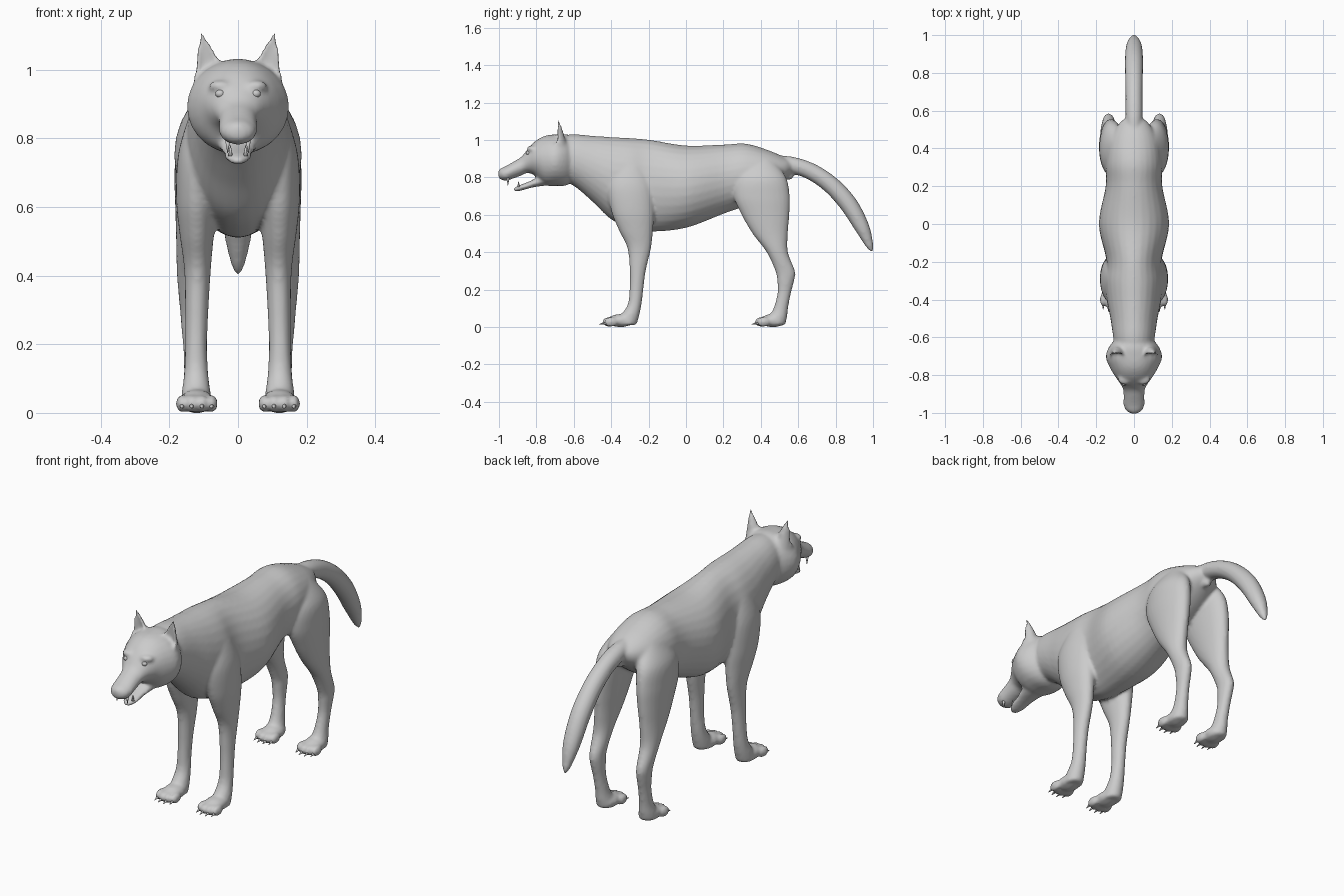
import bpy, bmesh, math
from mathutils import Vector, Matrix

cube = bpy.data.objects.get("Cube")
if cube:
    bpy.data.objects.remove(cube, do_unlink=True)

grey = bpy.data.materials.new("plain grey")
grey.use_nodes = True
COLOUR = (0.6, 0.6, 0.6, 1)
grey.diffuse_color = COLOUR
grey.node_tree.nodes["Principled BSDF"].inputs["Base Color"].default_value = COLOUR
SIDES = (1, -1)


def spline(rows, steps=6):
    """Smooth curve through rows of numbers."""
    pts = [rows[0]] + list(rows) + [rows[-1]]
    out = []
    for p, q, r, s in zip(pts, pts[1:], pts[2:], pts[3:]):
        for i in range(steps):
            t = i / steps
            out.append([b + 0.5 * t * (c - a + t * (2 * a - 5 * b + 4 * c - d + t * (3 * (b - c) + d - a)))
                        for a, b, c, d in zip(p, q, r, s)])
    return out + [list(rows[-1])]


def loft(bm, rows, axis=None, side=1, cup=False, n=28):
    """Skin oval rings; a row is x, y, z, half width, half height."""
    rings = []
    path = spline(rows)
    for i, (x, y, z, a, b) in enumerate(path):
        if axis == "y":
            up = Vector((0, 0, 1))
        elif axis == "z":
            up = Vector((0, 1, 0))
        else:
            before, after = path[max(i - 1, 0)], path[min(i + 1, len(path) - 1)]
            tangent = Vector(after[:3]) - Vector(before[:3])
            up = tangent.cross(Vector((1, 0, 0))).normalized()
        ring = []
        for k in range(n):
            ang = math.tau * k / n
            u, v = math.cos(ang), math.sin(ang)
            if cup and v < 0:
                v *= -0.4
            p = Vector((x + max(a, 0.002) * u, y, z)) + up * max(b, 0.002) * v
            p.x *= side
            ring.append(bm.verts.new(p))
        rings.append(ring)
    faces = [bm.faces.new(rings[0]), bm.faces.new(rings[-1])]
    for r, s in zip(rings, rings[1:]):
        for k in range(n):
            j = (k + 1) % n
            faces.append(bm.faces.new((r[k], r[j], s[j], s[k])))
    bmesh.ops.recalc_face_normals(bm, faces=faces)


def ball(bm, place, size):
    m = Matrix.Translation(place) @ Matrix.Diagonal((*size, 1))
    bmesh.ops.create_uvsphere(bm, u_segments=20, v_segments=12, radius=1, matrix=m)


def spike(bm, place, radius, length, tilt):
    m = Matrix.Translation(place) @ Matrix.Rotation(math.radians(tilt), 4, "X")
    bmesh.ops.create_cone(bm, cap_ends=True, segments=10, radius1=radius, radius2=0.001,
                          depth=length, matrix=m)


def finish(bm, name):
    mesh = bpy.data.meshes.new(name)
    for f in bm.faces:
        f.smooth = True
    bm.to_mesh(mesh)
    bm.free()
    obj = bpy.data.objects.new(name, mesh)
    mesh.materials.append(grey)
    bpy.context.collection.objects.link(obj)
    return obj


body = bmesh.new()

# Torso and neck
loft(body, [(0, -.70, .91, .095, .11), (0, -.60, .892, .11, .138), (0, -.5, .846, .125, .176),
            (0, -.4, .795, .145, .22), (0, -.3, .77, .155, .24), (0, -.19, .755, .147, .245),
            (0, 0, .75, .186, .22), (0, .2, .79, .15, .185), (0, .32, .815, .15, .165),
            (0, .44, .832, .13, .113), (0, .53, .848, .08, .058), (0, .58, .86, .02, .02)], "y")

# Tail
loft(body, [(0, .48, .87, .04, .05), (0, .58, .862, .045, .045), (0, .68, .825, .045, .045),
            (0, .78, .755, .047, .047), (0, .87, .655, .048, .048), (0, .94, .535, .042, .04),
            (0, .98, .44, .022, .022), (0, .994, .4, .005, .005)])
ball(body, (0, .55, .81), (.022, .025, .025))

# Skull and muzzle
loft(body, [(0, -.585, .89, .07, .10), (0, -.64, .893, .125, .136), (0, -.70, .892, .149, .138),
            (0, -.76, .89, .128, .13), (0, -.81, .90, .098, .09), (0, -.85, .885, .07, .062),
            (0, -.88, .86, .057, .05), (0, -.92, .84, .055, .045), (0, -.96, .822, .055, .04),
            (0, -.99, .818, .04, .03), (0, -1.004, .815, .015, .012)], "y")
ball(body, (0, -.988, .828), (.024, .018, .018))

# Lower jaw
loft(body, [(0, -.68, .80, .07, .035), (0, -.76, .785, .06, .03), (0, -.83, .762, .045, .018),
            (0, -.89, .742, .036, .015), (0, -.92, .732, .015, .009)])

for s in SIDES:
    # Brows and cupped ears
    ball(body, (.05 * s, -.822, .952), (.036, .03, .018))
    loft(body, [(.085, -.70, .96, .045, .065), (.087, -.70, 1.02, .037, .05),
                (.098, -.695, 1.07, .02, .03), (.107, -.692, 1.112, .005, .008)], "z", s, True)
    # Front legs
    loft(body, [(.10, -.30, .86, .045, .08), (.115, -.30, .75, .06, .12), (.12, -.285, .62, .06, .115),
                (.12, -.268, .52, .05, .092), (.118, -.25, .42, .039, .063), (.12, -.258, .3, .034, .043),
                (.122, -.265, .2, .032, .037), (.122, -.275, .12, .035, .037),
                (.122, -.30, .06, .042, .05), (.122, -.32, .01, .045, .055)], "z", s)
    # Hind legs
    loft(body, [(.08, .40, .89, .04, .07), (.11, .40, .80, .065, .135), (.12, .405, .70, .065, .15),
                (.125, .425, .60, .058, .128), (.13, .45, .50, .05, .095), (.135, .488, .40, .043, .057),
                (.135, .53, .30, .034, .053), (.133, .533, .25, .032, .046), (.13, .525, .18, .029, .036),
                (.126, .507, .1, .032, .039), (.124, .49, .05, .04, .05), (.122, .48, .01, .044, .05)],
         "z", s)

# Paws with four toes and claws each
claws = bmesh.new()
for s in SIDES:
    for shift in (0, .815):
        ball(body, (.12 * s, -.35 + shift, .034), (.05, .07, .035))
        for off in (-.043, -.015, .015, .043):
            x = (.12 + off) * s
            y = -.418 + shift + abs(off) * .4
            ball(body, (x, y, .027), (.018, .036, .027))
            spike(claws, (x, y - .035, .018), .009, .036, 105)

skin = finish(body, "body")
remesh = skin.modifiers.new("merge", "REMESH")
remesh.mode = "VOXEL"
remesh.voxel_size = .009
remesh.use_smooth_shade = True
relax = skin.modifiers.new("relax", "SMOOTH")
relax.factor = .5
relax.iterations = 5
finish(claws, "claws")

# Eyes
eyes = bmesh.new()
for s in SIDES:
    ball(eyes, (.052 * s, -.843, .93), (.014, .012, .012))
finish(eyes, "eyes")

# Fangs
teeth = bmesh.new()
for s in SIDES:
    spike(teeth, (.03 * s, -.952, .777), .008, .04, 180)
    spike(teeth, (.022 * s, -.895, .764), .007, .03, 0)
finish(teeth, "fangs")
